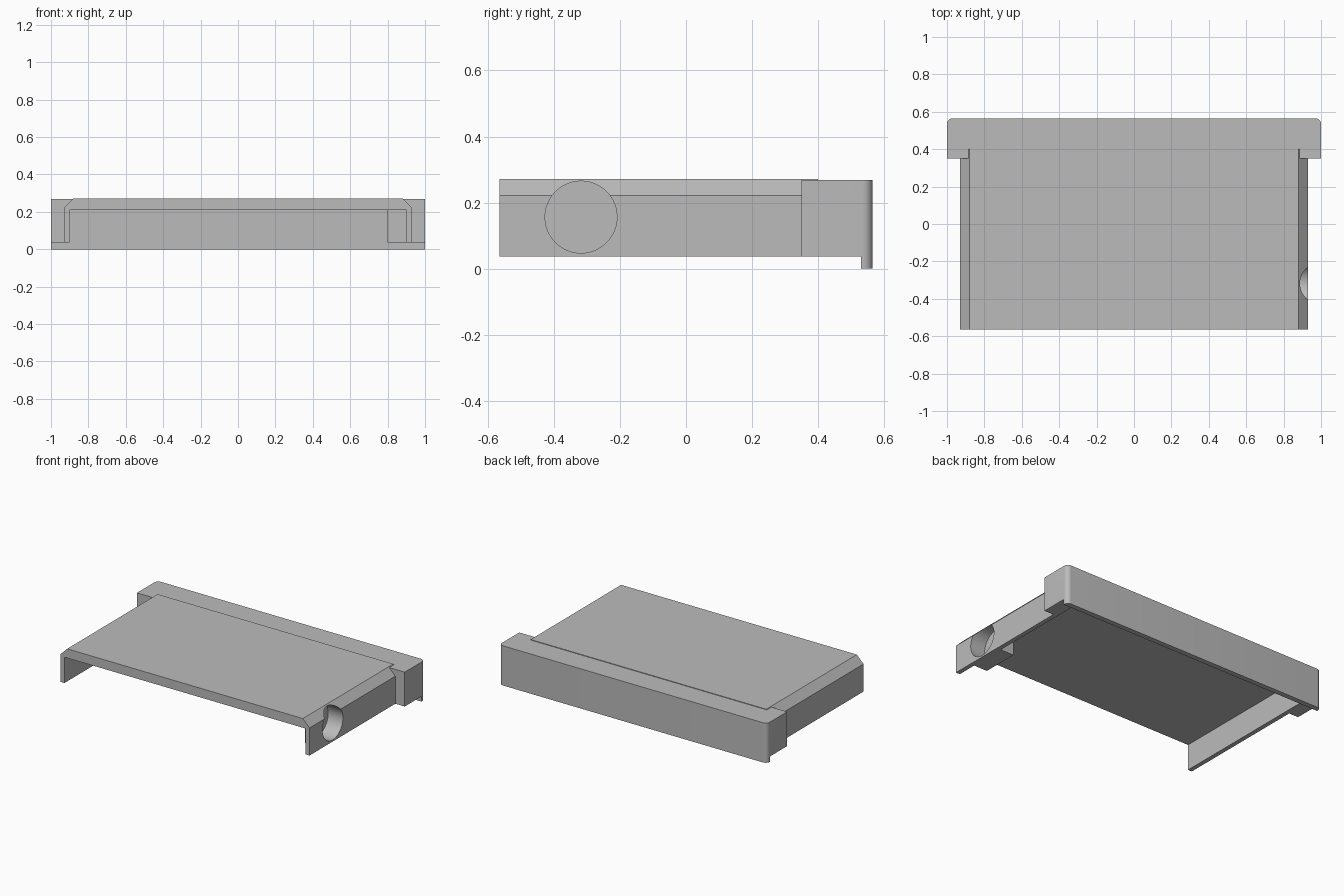
import bpy, bmesh, math
from mathutils import Matrix, Vector

if "Cube" in bpy.data.objects:
    bpy.data.objects.remove(bpy.data.objects["Cube"])

grey = bpy.data.materials.new("plain_grey")
grey.use_nodes = True
colour = (0.5, 0.5, 0.5, 1)
grey.diffuse_color = colour
grey.node_tree.nodes["Principled BSDF"].inputs["Base Color"].default_value = colour


def make_object(name, bm):
    bmesh.ops.recalc_face_normals(bm, faces=bm.faces)
    mesh = bpy.data.meshes.new(name)
    bm.to_mesh(mesh)
    bm.free()
    mesh.materials.append(grey)
    obj = bpy.data.objects.new(name, mesh)
    bpy.context.collection.objects.link(obj)
    return obj


def prism(name, points, offset):
    """Extrude a closed outline along an offset."""
    bm = bmesh.new()
    face = bm.faces.new([bm.verts.new(p) for p in points])
    extruded = bmesh.ops.extrude_face_region(bm, geom=[face])
    moved = [v for v in extruded["geom"] if isinstance(v, bmesh.types.BMVert)]
    bmesh.ops.translate(bm, verts=moved, vec=Vector(offset))
    return make_object(name, bm)


def box(name, low, high):
    (x0, y0, z0), (x1, y1, z1) = low, high
    base = [(x0, y0, z0), (x1, y0, z0), (x1, y1, z0), (x0, y1, z0)]
    return prism(name, base, (0, 0, z1 - z0))


def combine(target, tool, operation):
    mod = target.modifiers.new(tool.name, "BOOLEAN")
    mod.operation = operation
    mod.solver = "EXACT"
    mod.object = tool
    bpy.context.view_layer.objects.active = target
    bpy.ops.object.modifier_apply(modifier=mod.name)
    bpy.data.objects.remove(tool)


FRONT, BACK, STEP, LIP = -0.565, 0.565, 0.35, 0.53
TOP, BOTTOM, CEILING = 0.272, 0.036, 0.21

# Cover with chamfered top edges
half = [(0.93, 0), (0.93, 0.222), (0.88, TOP)]
outline = half + [(-x, z) for x, z in reversed(half)]
cover = prism("cover", [(x, FRONT, z) for x, z in outline], (0, STEP + 0.05 - FRONT, 0))

# Wide rear flange with rounded back corners
r = 0.03
arc = [(1 - r + r * math.cos(a), BACK - r + r * math.sin(a))
       for a in (math.radians(90) * i / 8 for i in range(9))]
rim = [(1, STEP)] + arc
rim += [(-x, y) for x, y in reversed(rim)]
flange = prism("rear_flange", [(x, y, 0) for x, y in rim], (0, 0, 0.268))
combine(cover, flange, "UNION")

# Hollow underside
combine(cover, box("cavity", (-0.9, -1, -0.2), (0.9, LIP, CEILING)), "DIFFERENCE")

# Inner boss carrying the side hole
combine(cover, box("side_boss", (0.8, -0.43, 0), (0.915, -0.18, 0.23)), "UNION")

# Trim everything in front of the rear lip
combine(cover, box("trim", (-2, -2, -1), (2, LIP, BOTTOM)), "DIFFERENCE")

# Round blind hole in the left wall
bm = bmesh.new()
bmesh.ops.create_cone(bm, cap_ends=True, segments=48, radius1=0.109, radius2=0.109, depth=0.3,
                      matrix=Matrix.Translation((0.97, -0.318, 0.156))
                      @ Matrix.Rotation(math.radians(90), 4, "Y"))
combine(cover, make_object("side_hole", bm), "DIFFERENCE")

# Smooth the round parts only
bpy.ops.object.select_all(action="DESELECT")
cover.select_set(True)
bpy.context.view_layer.objects.active = cover
bpy.ops.object.shade_smooth_by_angle(angle=math.radians(30))
